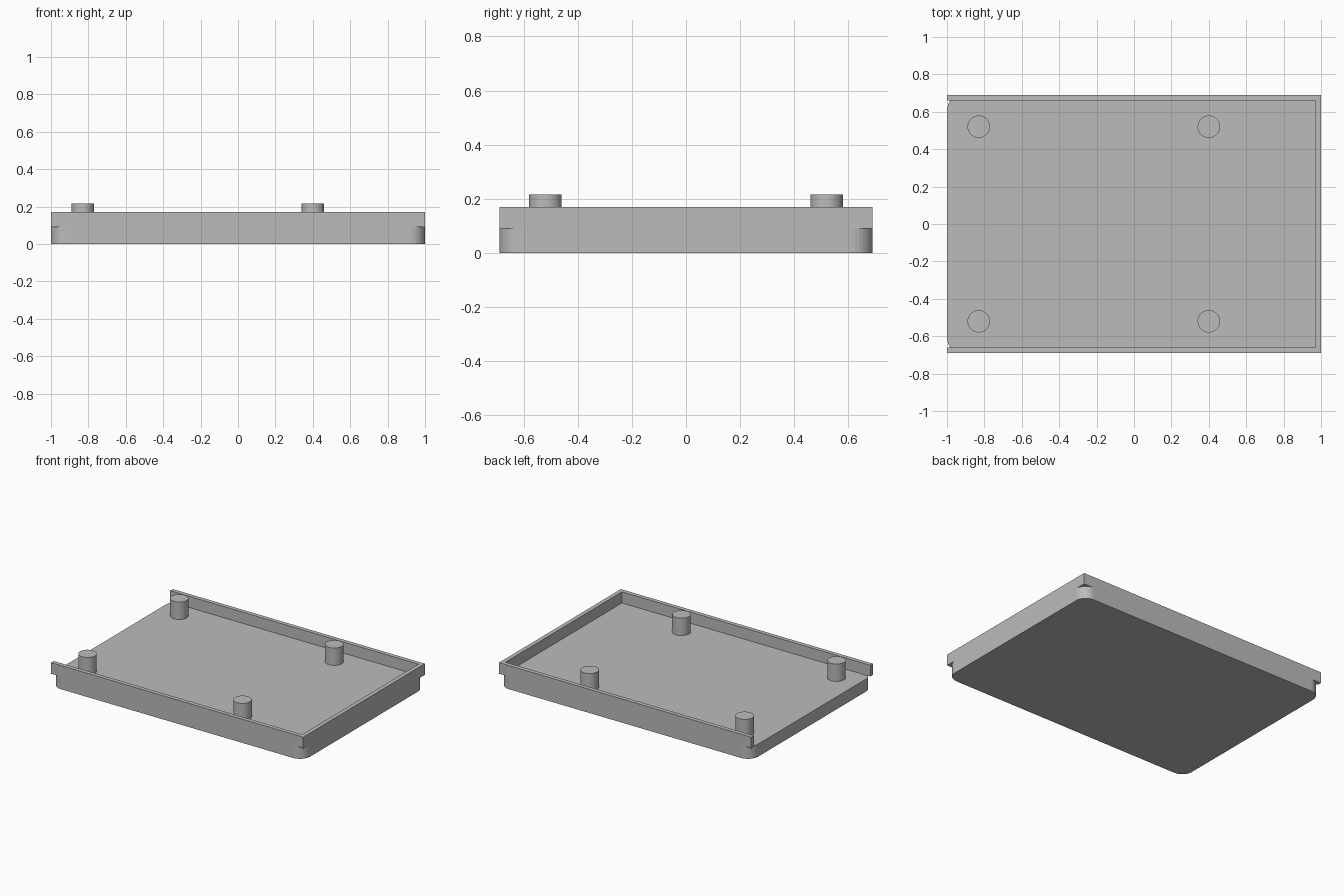
import bpy, bmesh, math

cube = bpy.data.objects.get("Cube")
if cube:
    bpy.data.objects.remove(cube, do_unlink=True)

HX, HY = 1.0, 0.69        # half length and half width
FLOOR, RIM, POST = 0.09, 0.17, 0.215
WALL, CORNER = 0.03, 0.08

grey = bpy.data.materials.new("plain grey")
grey.use_nodes = True
colour = (0.5, 0.5, 0.5, 1)
grey.diffuse_color = colour
grey.node_tree.nodes["Principled BSDF"].inputs["Base Color"].default_value = colour


def prism(name, outline, z0, z1):
    """Extrude a flat outline between two heights."""
    bm = bmesh.new()
    face = bm.faces.new([bm.verts.new((x, y, z0)) for x, y in outline])
    top = bmesh.ops.extrude_face_region(bm, geom=[face])["geom"]
    verts = [v for v in top if isinstance(v, bmesh.types.BMVert)]
    bmesh.ops.translate(bm, verts=verts, vec=(0, 0, z1 - z0))
    bmesh.ops.recalc_face_normals(bm, faces=bm.faces)
    mesh = bpy.data.meshes.new(name)
    bm.to_mesh(mesh)
    bm.free()
    mesh.materials.append(grey)
    obj = bpy.data.objects.new(name, mesh)
    bpy.context.collection.objects.link(obj)
    return obj


def arc(cx, cy, radius, start, sweep, steps):
    return [(cx + radius * math.cos(start + sweep * i / steps),
             cy + radius * math.sin(start + sweep * i / steps))
            for i in range(steps + 1)]


# Base slab with rounded corners
outline = []
for i, (sx, sy) in enumerate([(1, 1), (-1, 1), (-1, -1), (1, -1)]):
    outline += arc(sx * (HX - CORNER), sy * (HY - CORNER), CORNER,
                   i * math.pi / 2, math.pi / 2, 8)
prism("base_slab", outline, 0, FLOOR)

# Square-cornered rim, open on the right end
inner_x, inner_y = HX - WALL, HY - WALL
prism("rim_wall", [(-HX, -HY), (HX, -HY), (HX, HY), (-HX, HY),
                   (-HX, inner_y), (inner_x, inner_y),
                   (inner_x, -inner_y), (-HX, -inner_y)], FLOOR, RIM)

# Four mounting posts
for end, x in (("right", -0.83), ("left", 0.40)):
    for side, y in (("front", -0.52), ("back", 0.52)):
        circle = arc(x, y, 0.06, 0, math.tau, 32)[:-1]
        prism(f"post_{side}_{end}", circle, FLOOR, POST)
